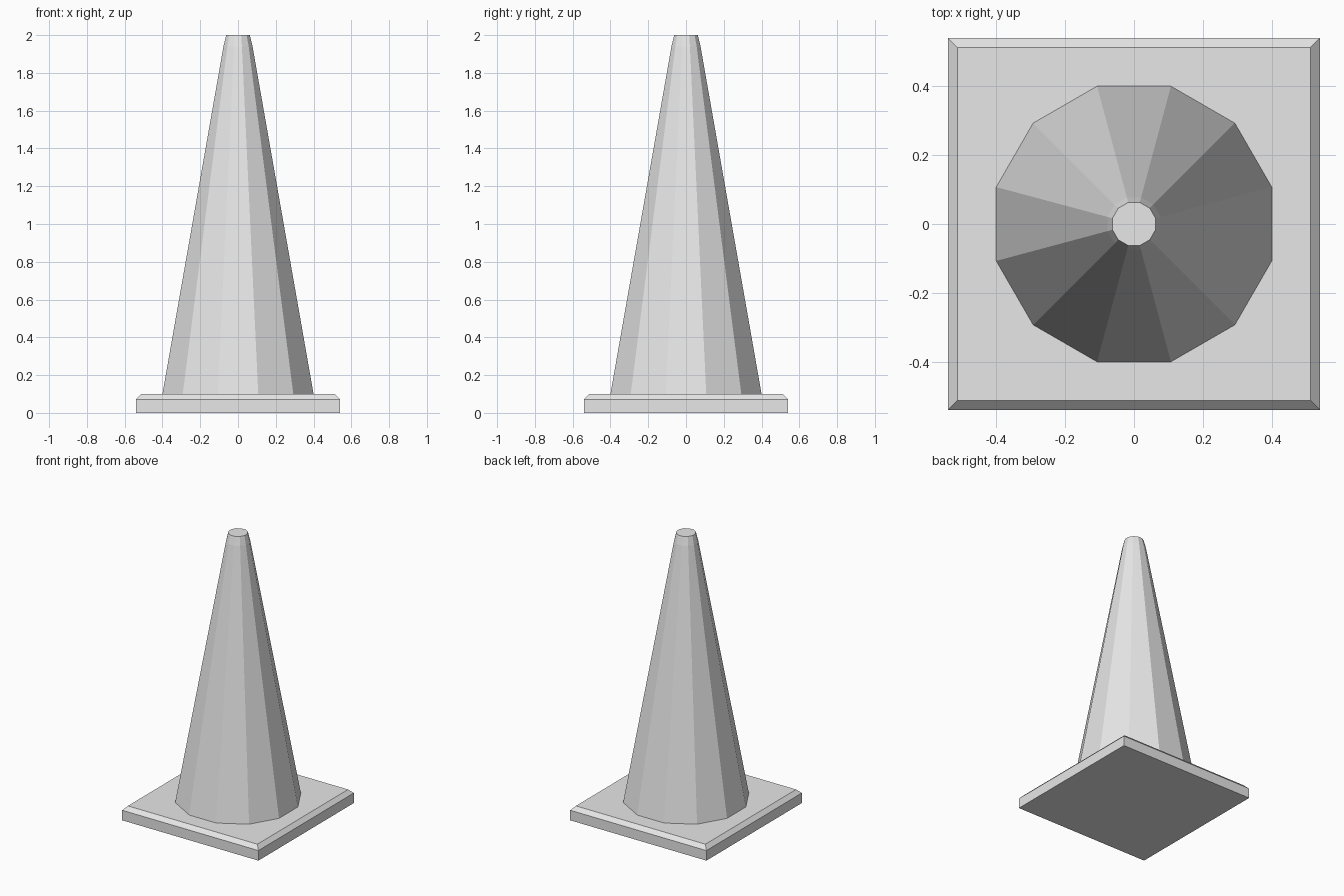
import bpy
import bmesh
import math

if "Cube" in bpy.data.objects:
    bpy.data.objects.remove(bpy.data.objects["Cube"], do_unlink=True)

grey = bpy.data.materials.new("light_grey")
grey.use_nodes = True
grey.diffuse_color = (0.8, 0.8, 0.8, 1)
grey.node_tree.nodes["Principled BSDF"].inputs["Base Color"].default_value = grey.diffuse_color


def stacked_rings(name, sides, profile):
    """Capped solid from (flat-to-centre distance, height) rings, flats facing the axes."""
    bm = bmesh.new()
    rings = []
    for apothem, z in profile:
        r = apothem / math.cos(math.pi / sides)
        angles = [2 * math.pi * (i + 0.5) / sides for i in range(sides)]
        rings.append([bm.verts.new((r * math.cos(a), r * math.sin(a), z)) for a in angles])
    for low, high in zip(rings, rings[1:]):
        for i in range(sides):
            j = (i + 1) % sides
            bm.faces.new((low[i], low[j], high[j], high[i]))
    bm.faces.new(rings[0][::-1])
    bm.faces.new(rings[-1])
    mesh = bpy.data.meshes.new(name)
    bm.to_mesh(mesh)
    bm.free()
    mesh.materials.append(grey)
    obj = bpy.data.objects.new(name, mesh)
    bpy.context.collection.objects.link(obj)
    return obj


# Square foot with a chamfered upper edge
stacked_rings("base_plate", 4, [(0.54, 0), (0.54, 0.072), (0.513, 0.1)])

# Twelve-sided tapering body with a chamfered flat tip
stacked_rings("cone_body", 12, [(0.4, 0.1), (0.077, 1.94), (0.0625, 2)])
